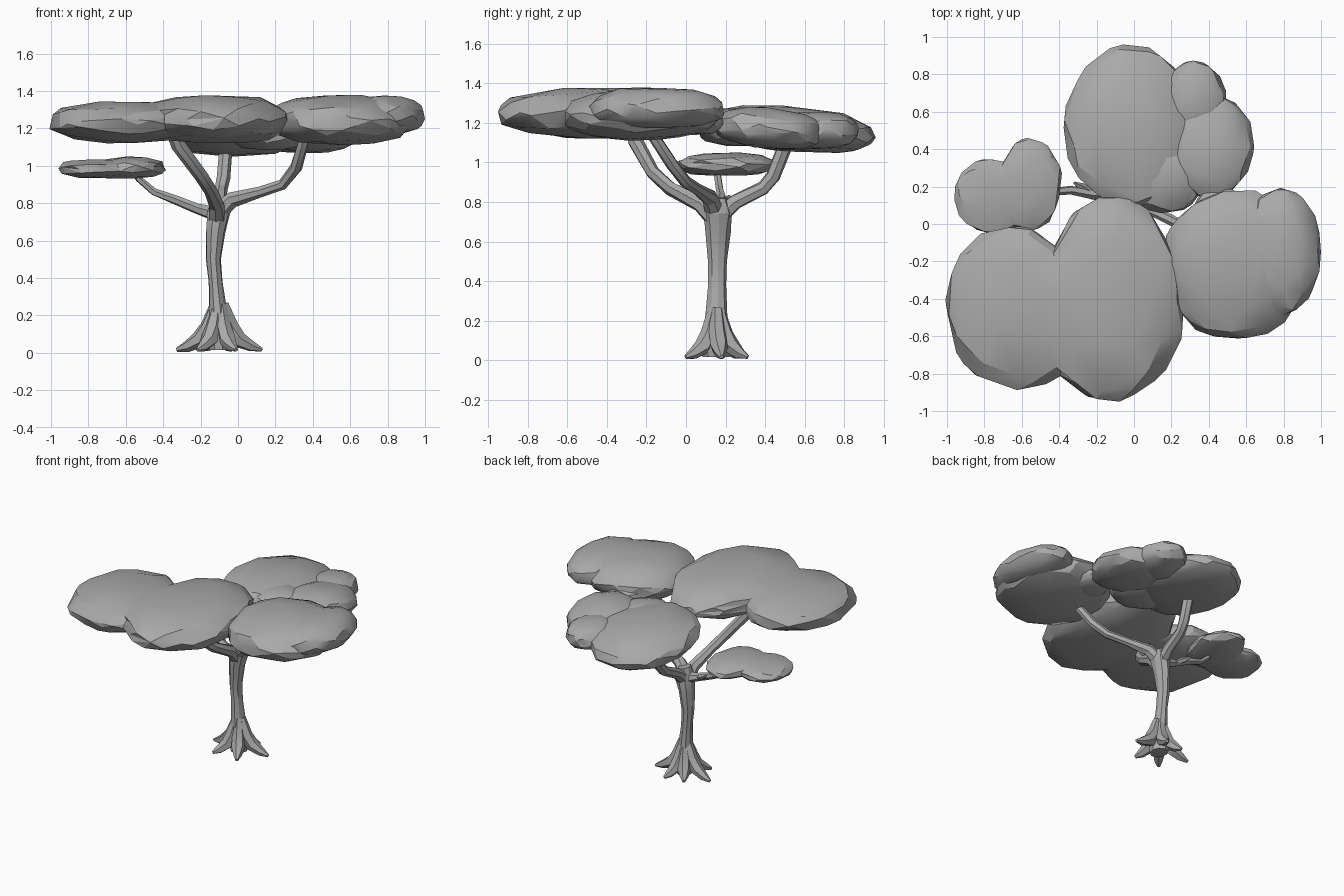
import bpy, bmesh, math, random
from mathutils import Vector, noise

random.seed(4)
cube = bpy.data.objects.get("Cube")
if cube:
    bpy.data.objects.remove(cube)

# One plain grey for wood and foliage
grey = bpy.data.materials.new("plain_grey")
grey.use_nodes = True
COLOUR = (0.4, 0.4, 0.4, 1)
grey.diffuse_color = COLOUR
grey.node_tree.nodes["Principled BSDF"].inputs["Base Color"].default_value = COLOUR


def finish(bm, name, keep=1):
    """Make the object, thinned to a share of its faces."""
    bmesh.ops.recalc_face_normals(bm, faces=bm.faces)
    mesh = bpy.data.meshes.new(name)
    bm.to_mesh(mesh)
    bm.free()
    mesh.materials.append(grey)
    ob = bpy.data.objects.new(name, mesh)
    bpy.context.collection.objects.link(ob)
    bpy.ops.object.select_all(action='DESELECT')
    ob.select_set(True)
    bpy.context.view_layer.objects.active = ob
    if keep < 1:
        ob.modifiers.new("facets", 'DECIMATE').ratio = keep
        bpy.ops.object.modifier_apply(modifier="facets")
    bpy.ops.object.shade_smooth_by_angle(angle=math.radians(22))


def limb(name, points, sides=7, narrow=1):
    """Tapered tube through (x, y, z, radius) points; narrow squeezes it in x."""
    bm = bmesh.new()
    path = [Vector(p[:3]) for p in points]
    rings = []
    side = None
    for i, p in enumerate(path):
        t = (path[min(i + 1, len(path) - 1)] - path[max(i - 1, 0)]).normalized()
        side = side or t.orthogonal()
        side = (side - t * side.dot(t)).normalized()
        up = t.cross(side)
        ring = []
        for k in range(sides):
            a = math.tau * k / sides
            off = (side * math.cos(a) + up * math.sin(a)) * points[i][3] * random.uniform(0.92, 1.08)
            off.x *= narrow
            co = p + off
            co.z = max(co.z, 0)
            ring.append(bm.verts.new(co))
        rings.append(ring)
    for a, b in zip(rings, rings[1:]):
        for k in range(sides):
            n = (k + 1) % sides
            bm.faces.new((a[k], a[n], b[n], b[k]))
    bm.faces.new(rings[0])
    bm.faces.new(rings[-1])
    finish(bm, name)


def inside(p, lobe):
    """Flattened lobe, shallower below its rim than above."""
    x, y, z, rx, ry, rz = lobe
    flat = math.hypot((p.x - x) / rx, (p.y - y) / ry)
    tall = (p.z - z) / (rz if p.z > z else rz * .85)
    return flat ** 2.4 + abs(tall) ** 2.4 < 1


def canopy(name, lobes, notch=None, slope=0, keep=.12):
    """Faceted skin shrunk onto a union of flattened lobes, with a notch and a tilt in y."""
    bm = bmesh.new()
    bmesh.ops.create_icosphere(bm, subdivisions=4, radius=1)
    c = sum((Vector(l[:3]) for l in lobes), Vector()) / len(lobes)
    size = [max(abs(l[i] - c[i]) + l[i + 3] for l in lobes) for i in range(3)]
    steps = 200
    for v in bm.verts:
        d = Vector(a * b for a, b in zip(v.co, size))
        t = next((s / steps for s in range(int(1.3 * steps), 0, -1)
                  if any(inside(c + d * (s / steps), l) for l in lobes)), 0.1)
        if notch:
            angle, depth, width = notch
            turn = math.degrees(math.atan2(d.y, d.x)) - angle
            turn = (turn + 180) % 360 - 180
            t *= 1 - depth * math.exp(-(turn / width) ** 2) * math.hypot(v.co.x, v.co.y)
        bump = noise.noise(v.co * 2.5 + c * 9)
        v.co = c + d * t * (1.01 + .05 * bump)
        v.co.z += slope * d.y * t
    finish(bm, name, keep)


# Trunk
limb("trunk", [(-.10, .155, .015, .07), (-.10, .155, .08, .082), (-.105, .155, .2, .058),
               (-.12, .158, .38, .045), (-.13, .158, .5, .048),
               (-.12, .16, .65, .064), (-.105, .16, .75, .075), (-.10, .16, .82, .05)], 9, .85)

# Roots, fanned round the foot
for i, (deg, reach) in enumerate([(6, .23), (68, .17), (122, .16), (173, .23),
                                  (232, .19), (300, .18)]):
    dx, dy = math.cos(math.radians(deg)), math.sin(math.radians(deg))
    limb(f"root_{i + 1}", [(-.10 + dx * f * reach, .155 + dy * f * reach, z, r)
                           for f, z, r in ((.08, .26, .03), (.25, .14, .044), (.46, .07, .046),
                                           (.76, .034, .03), (1, .016, .011))], 6)

# Branches
limb("front_branch", [(-.11, .16, .70, .05), (-.115, .07, .79, .042), (-.15, -.08, .87, .036),
                      (-.20, -.17, .95, .036), (-.32, -.26, 1.11, .04), (-.35, -.28, 1.2, .04)])
limb("left_branch", [(-.11, .15, .74, .05), (-.03, .12, .82, .042), (.12, .06, .86, .03),
                     (.24, 0, .90, .03), (.31, -.07, .99, .032), (.35, -.16, 1.13, .03),
                     (.36, -.18, 1.2, .03)])
limb("back_branch", [(-.11, .16, .72, .05), (-.10, .25, .80, .04), (-.09, .39, .87, .036),
                     (-.08, .44, .93, .036), (-.07, .49, 1.06, .038), (-.07, .5, 1.15, .038)])
limb("right_branch", [(-.12, .16, .74, .04), (-.22, .16, .77, .028), (-.34, .18, .82, .024),
                      (-.45, .17, .86, .02), (-.53, .16, .93, .018), (-.56, .16, .97, .016)], 6)
limb("right_twig", [(-.22, .16, .77, .02), (-.28, .2, .80, .02), (-.32, .22, .83, .008)], 5)

# Front and right canopies: two merged lobes with a notch at the back
canopy("front_canopy", [(-.61, -.44, 1.225, .39, .44, .12), (-.13, -.40, 1.24, .39, .54, .14)],
       notch=(100, .2, 11), keep=.18)
canopy("right_canopy", [(-.75, .15, .98, .21, .2, .055), (-.57, .21, .985, .18, .245, .062)],
       notch=(100, .2, 14))

# Left canopy: overlapping clumps
canopy("left_canopy", [(.54, -.22, 1.235, .38, .395, .14)], slope=.02)
canopy("left_outer_clump", [(.78, -.15, 1.265, .215, .34, .11)])
canopy("left_back_clump", [(.46, .04, 1.2, .15, .16, .07)])

# Back canopy: overlapping clumps, falling away to the rear
canopy("back_canopy", [(-.02, .52, 1.16, .35, .43, .12)], slope=-.08)
canopy("back_left_clump", [(.40, .42, 1.165, .235, .28, .11)], slope=-.08)
canopy("back_rear_clump", [(.32, .66, 1.155, .17, .21, .1)])
canopy("back_front_clump", [(.16, .26, 1.17, .22, .2, .1)])
